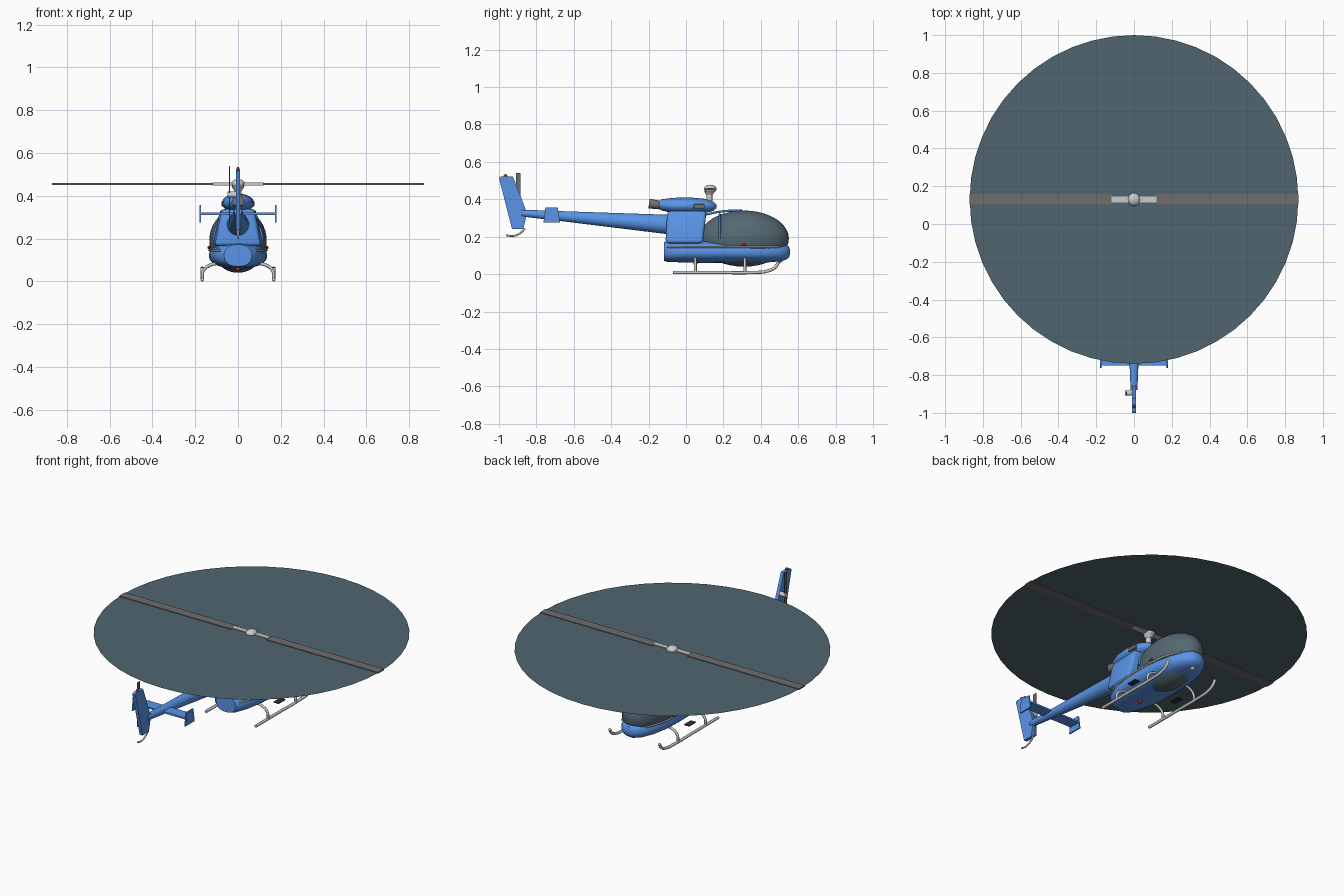
import bpy, bmesh, math
from mathutils import Vector

if "Cube" in bpy.data.objects:
    bpy.data.objects.remove(bpy.data.objects["Cube"])

def mat(name, r, g, b):
    m = bpy.data.materials.new(name)
    m.diffuse_color = (r, g, b, 1)
    m.use_nodes = True
    m.node_tree.nodes["Principled BSDF"].inputs["Base Color"].default_value = m.diffuse_color
    return m

BLUE = mat("blue_paint", 0.10, 0.30, 0.80)
GLASS = mat("dark_glass", 0.09, 0.14, 0.17)
BLADE = mat("blade_grey", 0.16, 0.15, 0.15)
DISC = mat("disc_grey", 0.08, 0.13, 0.16)
DARK = mat("dark_rubber", 0.03, 0.03, 0.04)
RED = mat("red_lamp", 0.5, 0.02, 0.02)
METAL = mat("exhaust_metal", 0.18, 0.16, 0.14)

def finish(name, bm, m=None, smooth=True):
    bmesh.ops.recalc_face_normals(bm, faces=bm.faces)
    me = bpy.data.meshes.new(name)
    bm.to_mesh(me)
    bm.free()
    ob = bpy.data.objects.new(name, me)
    bpy.context.collection.objects.link(ob)
    if m:
        me.materials.append(m)
    if smooth:
        bpy.ops.object.select_all(action='DESELECT')
        bpy.context.view_layer.objects.active = ob
        ob.select_set(True)
        bpy.ops.object.shade_smooth_by_angle(angle=math.radians(35))
    return ob

def loft(name, rings, m, power=2.0, n=32):
    """Rings of (y, half width, z bottom, z top) joined along y."""
    bm = bmesh.new()
    prev = None
    loops = []
    for y, w, zb, zt in rings:
        ring = []
        for i in range(n):
            a = 2 * math.pi * i / n
            c, s = math.cos(a), math.sin(a)
            px = math.copysign(abs(c) ** (2 / power), c) * w
            pz = math.copysign(abs(s) ** (2 / power), s) * (zt - zb) / 2 + (zt + zb) / 2
            ring.append(bm.verts.new((px, y, pz)))
        if prev:
            for i in range(n):
                j = (i + 1) % n
                bm.faces.new((prev[i], prev[j], ring[j], ring[i]))
        loops.append(ring)
        prev = ring
    bm.faces.new(loops[0])
    bm.faces.new(loops[-1])
    return finish(name, bm, m)

def ball(name, loc, rad, m=None, seg=24):
    bm = bmesh.new()
    bmesh.ops.create_uvsphere(bm, u_segments=seg, v_segments=seg // 2, radius=1)
    bmesh.ops.scale(bm, vec=rad, verts=bm.verts)
    bmesh.ops.translate(bm, vec=loc, verts=bm.verts)
    return finish(name, bm, m)

def box(name, loc, size, m=None, bevel=0):
    bm = bmesh.new()
    bmesh.ops.create_cube(bm, size=1)
    bmesh.ops.scale(bm, vec=size, verts=bm.verts)
    bmesh.ops.translate(bm, vec=loc, verts=bm.verts)
    if bevel:
        bmesh.ops.bevel(bm, geom=bm.edges[:], offset=bevel, segments=2, affect='EDGES', profile=0.5)
    return finish(name, bm, m, False)

def rod(name, a, b, r1, r2=None, m=None, seg=20):
    a, b = Vector(a), Vector(b)
    bm = bmesh.new()
    bmesh.ops.create_cone(bm, cap_ends=True, segments=seg, radius1=r1,
                          radius2=r1 if r2 is None else r2, depth=(b - a).length)
    bmesh.ops.rotate(bm, matrix=(b - a).to_track_quat('Z', 'Y').to_matrix(), verts=bm.verts)
    bmesh.ops.translate(bm, vec=(a + b) / 2, verts=bm.verts)
    return finish(name, bm, m)

def prism(name, outline, x, t, m):
    """Extrude a (y, z) outline across x."""
    bm = bmesh.new()
    f = bm.faces.new([bm.verts.new((x - t / 2, y, z)) for y, z in outline])
    ext = bmesh.ops.extrude_face_region(bm, geom=[f])
    bmesh.ops.translate(bm, vec=(t, 0, 0), verts=[v for v in ext['geom'] if isinstance(v, bmesh.types.BMVert)])
    return finish(name, bm, m, False)

def tube(name, pts, r, m=None, smooth=True):
    cu = bpy.data.curves.new(name, 'CURVE')
    cu.dimensions = '3D'
    cu.bevel_depth = r
    cu.bevel_resolution = 2
    cu.resolution_u = 6
    cu.use_fill_caps = True
    sp = cu.splines.new('BEZIER')
    sp.bezier_points.add(len(pts) - 1)
    for p, co in zip(sp.bezier_points, pts):
        p.co = co
        p.handle_left_type = p.handle_right_type = 'AUTO' if smooth else 'VECTOR'
    ob = bpy.data.objects.new(name, cu)
    bpy.context.collection.objects.link(ob)
    if m:
        cu.materials.append(m)
    return ob

# Lower hull, canopy bubble and belly panel
hull = [(-0.118, 0.065, 0.07, 0.172), (-0.10, 0.085, 0.066, 0.176), (-0.03, 0.115, 0.063, 0.18),
        (0.08, 0.132, 0.06, 0.18), (0.22, 0.136, 0.06, 0.18), (0.34, 0.13, 0.06, 0.178),
        (0.43, 0.112, 0.062, 0.173), (0.50, 0.083, 0.068, 0.165), (0.535, 0.058, 0.077, 0.157),
        (0.55, 0.036, 0.09, 0.147), (0.556, 0.012, 0.105, 0.13)]
loft("hull", hull, BLUE, 2.3)
ball("canopy", (0, 0.31, 0.19), (0.134, 0.24, 0.15), GLASS, 40)
ball("belly_panel", (0, 0.30, 0.064), (0.06, 0.10, 0.01), DARK)

# Canopy frame hoop and roof strip
tube("canopy_hoop", [(0.114 * math.cos(a), 0.18, 0.19 + 0.13 * math.sin(a))
                     for a in [math.pi * i / 8 for i in range(9)]], 0.006, BLUE)
tube("roof_strip", [(0, 0.10, 0.318), (0, 0.19, 0.335), (0, 0.30, 0.341)], 0.006, BLUE)

# Engine housing with tapered sides
bm = bmesh.new()
bmesh.ops.create_cube(bm, size=1)
for v in bm.verts:
    top = v.co.z > 0
    back = v.co.y < 0
    w = (0.08 if top else 0.114) * (0.95 if back else 1.05)
    v.co = (math.copysign(w, v.co.x), (-0.10 if top else -0.11) if back else (0.11 if top else 0.09),
            0.337 if top else 0.165)
bmesh.ops.bevel(bm, geom=bm.edges[:], offset=0.018, segments=3, affect='EDGES', profile=0.5)
finish("engine_housing", bm, BLUE)

# Engine nacelle, exhaust and intakes
loft("nacelle", [(-0.145, 0.03, 0.35, 0.39), (-0.13, 0.045, 0.34, 0.40), (-0.07, 0.068, 0.326, 0.408),
                 (0.02, 0.076, 0.322, 0.41), (0.10, 0.066, 0.326, 0.403), (0.145, 0.042, 0.338, 0.388),
                 (0.162, 0.015, 0.352, 0.372)], BLUE)
rod("exhaust", (0, -0.12, 0.367), (0, -0.198, 0.377), 0.022, 0.026, METAL)

# Tail boom
loft("tail_boom", [(-0.09, 0.052, 0.213, 0.32), (-0.11, 0.051, 0.215, 0.318), (-0.68, 0.026, 0.285, 0.337),
                   (-0.88, 0.018, 0.308, 0.345)], BLUE)

# Tail fin, stabiliser and tail skid
prism("tail_fin", [(-1.0, 0.515), (-0.99, 0.521), (-0.925, 0.521), (-0.855, 0.34), (-0.85, 0.325),
                   (-0.87, 0.24), (-0.93, 0.24)], 0, 0.02, BLUE)
box("stabiliser", (0, -0.715, 0.316), (0.356, 0.07, 0.01), BLUE)
tube("tail_skid", [(0, -0.86, 0.245), (0, -0.89, 0.216), (0, -0.925, 0.204), (0, -0.963, 0.208)], 0.005)

# Tail rotor
rod("tail_rotor_gearbox", (0, -0.895, 0.405), (-0.048, -0.895, 0.405), 0.014)
box("tail_rotor_blades", (-0.04, -0.897, 0.405), (0.005, 0.022, 0.27), BLADE)

# Landing gear, lights, steps and trim on both sides
for side, s in (("left", -1), ("right", 1)):
    prism("stabiliser_endplate_" + side, [(-0.762, 0.276), (-0.674, 0.276), (-0.686, 0.356), (-0.752, 0.356)],
          0.177 * s, 0.008, BLUE)
    tube("skid_" + side, [(0.167 * s, y, z) for y, z in
                          ((-0.07, 0.009), (0.15, 0.009), (0.36, 0.009), (0.43, 0.015), (0.475, 0.035), (0.495, 0.064))], 0.0085)
    for place, y in (("rear", 0.05), ("front", 0.315)):
        tube("leg_%s_%s" % (place, side), [(0.08 * s, y, 0.085), (0.13 * s, y, 0.076),
                                           (0.162 * s, y, 0.05), (0.167 * s, y, 0.01)], 0.0075)
    box("step_" + side, (0.153 * s, 0.18, 0.065), (0.034, 0.065, 0.005), DARK)
    tube("side_trim_" + side, [((w - 0.002) * s, y, 0.145) for y, w, b, t in hull[1:8]], 0.005)
    ball("side_light_" + side, (0.136 * s, 0.31, 0.158), (0.008, 0.012, 0.007), RED, 12)
    box("intake_" + side, (0.068 * s, 0.07, 0.362), (0.02, 0.06, 0.024), METAL, 0.005)

# Lamps
ball("fin_light", (0, -0.965, 0.525), (0.007, 0.01, 0.01), RED, 12)
ball("belly_beacon", (0, 0.05, 0.058), (0.011, 0.011, 0.011), RED, 12)
ball("landing_lamp", (0, 0.50, 0.072), (0.016, 0.016, 0.012), None, 16)

# Main rotor: mast, hub, grips, blades and spinning disc
rod("mast", (0, 0.125, 0.39), (0, 0.125, 0.455), 0.016)
rod("swash_collar", (0, 0.125, 0.425), (0, 0.125, 0.443), 0.018, 0.03)
ball("rotor_hub", (0, 0.13, 0.456), (0.032, 0.034, 0.022))
box("rotor_grips", (0, 0.13, 0.455), (0.24, 0.03, 0.012))
for side, s in (("left", -1), ("right", 1)):
    box("rotor_blade_" + side, (0.494 * s, 0.13, 0.455), (0.752, 0.056, 0.008), BLADE)
bm = bmesh.new()
bmesh.ops.create_circle(bm, cap_ends=True, segments=48, radius=0.87)
bmesh.ops.translate(bm, vec=(0, 0.13, 0.455), verts=bm.verts)
finish("rotor_disc", bm, DISC, False)
